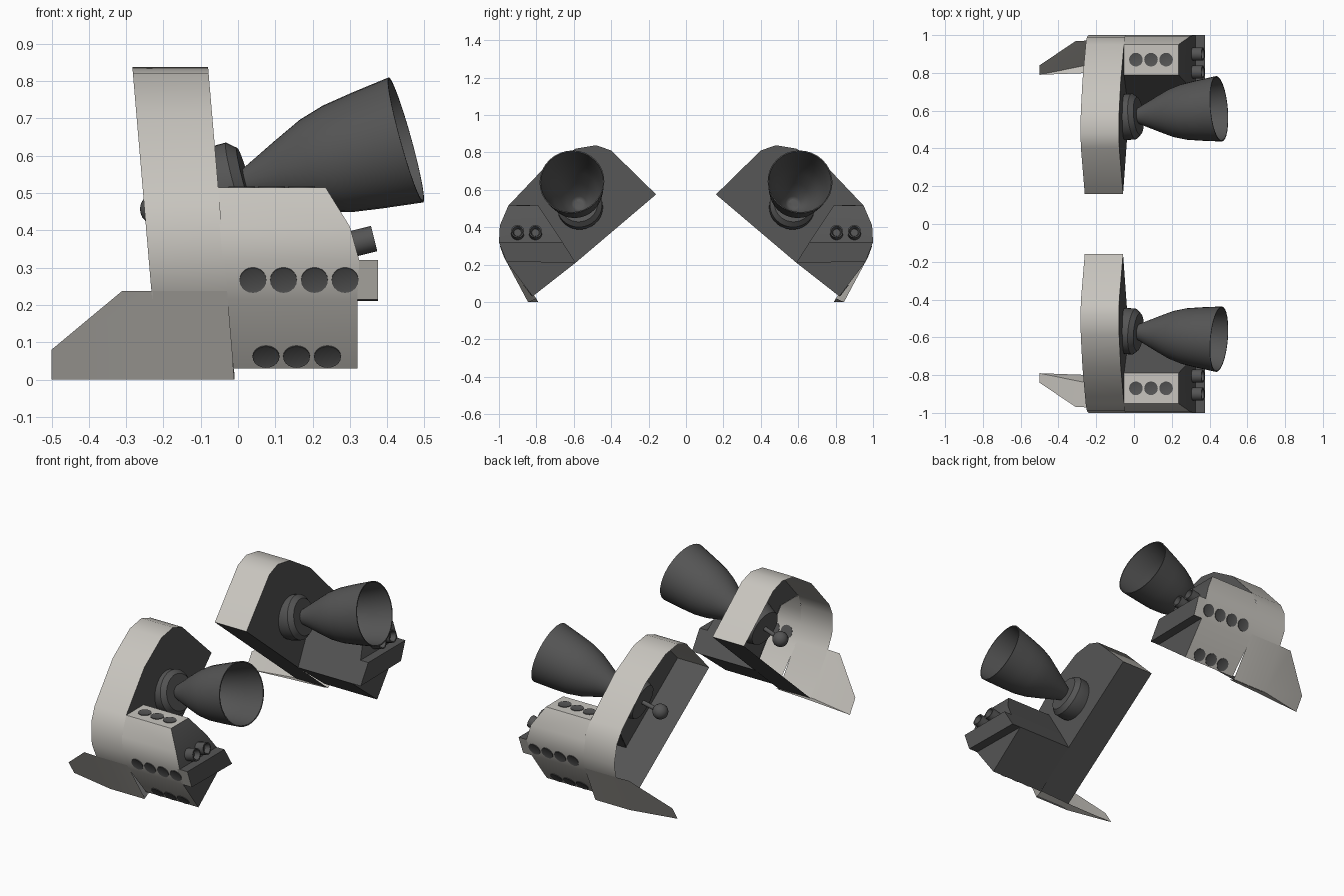
import bpy, math
from mathutils import Vector

cube = bpy.data.objects.get("Cube")
if cube:
    bpy.data.objects.remove(cube, do_unlink=True)


def material(name, rgb):
    m = bpy.data.materials.new(name)
    m.use_nodes = True
    m.diffuse_color = (*rgb, 1)
    bsdf = m.node_tree.nodes["Principled BSDF"]
    bsdf.inputs["Base Color"].default_value = (*rgb, 1)
    bsdf.inputs["Roughness"].default_value = 0.7
    return m


LIGHT = material("warm light grey", (0.58, 0.56, 0.52))
DARK = material("dark grey", (0.09, 0.09, 0.09))


def part(name, verts, faces, mats, angle=35):
    """Mesh part of the right pod, mirrored across y to make the left pod."""
    me = bpy.data.meshes.new(name)
    me.from_pydata(verts, [], faces)
    me.materials.append(LIGHT)
    me.materials.append(DARK)
    for p, m in zip(me.polygons, mats):
        p.material_index = m
    ob = bpy.data.objects.new(name, me)
    bpy.context.collection.objects.link(ob)
    bpy.ops.object.select_all(action='DESELECT')
    ob.select_set(True)
    bpy.context.view_layer.objects.active = ob
    bpy.ops.object.shade_smooth_by_angle(angle=math.radians(angle))
    mirror = ob.modifiers.new("mirror", 'MIRROR')
    mirror.use_axis = (False, True, False)
    mirror.use_mirror_merge = False
    return ob


def lathe(name, profile, origin, axis, segs=32, mat=1):
    """Revolve (distance, radius) pairs round an axis, capping both ends."""
    axis = Vector(axis).normalized()
    origin = Vector(origin)
    q = axis.to_track_quat('Z', 'Y')
    verts, faces = [], []
    for t, r in profile:
        for i in range(segs):
            a = math.tau * i / segs
            verts.append(origin + q @ Vector((r * math.cos(a), r * math.sin(a), t)))
    n = len(profile)
    for k in range(n - 1):
        for i in range(segs):
            j = (i + 1) % segs
            faces.append((k * segs + i, k * segs + j, (k + 1) * segs + j, (k + 1) * segs + i))
    faces.append(tuple(reversed(range(segs))))
    faces.append(tuple(range((n - 1) * segs, n * segs)))
    return part(name, verts, faces, [mat] * len(faces))


def front_x(z):
    return -0.283 + (0.835 - z) * 0.085


def rear_x(z):
    return -0.08 + (0.835 - z) * 0.085


# Curved outer shell, open at the front, closed by a flat base
section = [(-0.16, 0.575), (-0.40, 0.81), (-0.48, 0.838), (-0.59, 0.82), (-0.76, 0.715),
           (-0.95, 0.515), (-0.99, 0.44), (-1.0, 0.32), (-0.97, 0.235), (-0.84, 0.0)]
n = len(section)
verts = [(front_x(z), y, z) for y, z in section] + [(rear_x(z), y, z) for y, z in section]
faces = [(i, i + 1, n + i + 1, n + i) for i in range(n - 1)] + [(n - 1, 0, n, 2 * n - 1)]
part("pod_shell", verts, faces, [0] * (n - 1) + [1])

# Rear bulkhead above the thruster housing
outline = section[:6] + [(-0.79, 0.515), (-0.59, 0.21)]
part("bulkhead", [(rear_x(z), y, z) for y, z in outline], [tuple(range(len(outline)))], [1])

# Swept lower flange
part("lower_flange",
     [(-0.5, -0.79, 0), (-0.5, -0.84, 0.08), (-0.31, -0.968, 0.238), (-0.225, -0.972, 0.238),
      (rear_x(0.238), -0.972, 0.238), (-0.01, -0.845, 0), (-0.23, -0.845, 0),
      (-0.01, -0.80, 0.02), (-0.23, -0.80, 0.01)],
     [(0, 1, 2, 3, 6), (3, 4, 5, 6), (0, 6, 8), (6, 5, 7, 8)], [0, 0, 0, 0])

# Thruster housing: side panels running back to a stepped tail
top_in, top_out, high, mid = (-0.79, 0.515), (-0.95, 0.515), (-0.995, 0.41), (-1.0, 0.32)
low, keel, floor = (-0.96, 0.215), (-0.82, 0.03), (-0.59, 0.21)
inner_mid, inner_high = (-0.66, 0.32), (-0.72, 0.41)
ring = [top_in, top_out, high, mid, low, keel, floor, inner_mid, inner_high]
tail_x = [0.235, 0.235, 0.30, 0.325, 0.32, 0.32, 0.32, 0.325, 0.30]
n = len(ring)
verts = [(rear_x(z) - 0.005, y, z) for y, z in ring]
verts += [(x, y, z) for x, (y, z) in zip(tail_x, ring)]
faces = [(i, (i + 1) % n, n + (i + 1) % n, n + i) for i in range(n)]
mats = [0] * 5 + [1] * 4
faces += [(n, n + 1, n + 2, n + 8), (n + 8, n + 2, n + 3, n + 7), (n + 4, n + 5, n + 6)]
mats += [1] * 3
part("thruster_housing", verts, faces, mats)

# Protruding tail ledge
ledge = [mid, low, floor, inner_mid]
verts = [(0.31, y, z) for y, z in ledge] + [(0.375, y, z) for y, z in ledge]
part("tail_ledge", verts,
     [(0, 1, 5, 4), (1, 2, 6, 5), (2, 3, 7, 6), (3, 0, 4, 7), (4, 5, 6, 7)], [0, 1, 1, 1, 1])

# Main engine: collar, bell with an open inside, and gimbal ball
axis = Vector((0.452, -0.04, 0.125)).normalized()
throat = Vector((0.0, -0.57, 0.518))
lathe("engine_collar", [(-0.12, 0.10), (-0.05, 0.122), (0.0, 0.122), (0.025, 0.10)], throat, axis)
bell = [(0.0, 0.028), (0.033, 0.046), (0.129, 0.092), (0.208, 0.128),
        (0.277, 0.148), (0.357, 0.160), (0.469, 0.174)]
inside = [(t, r - 0.006) for t, r in reversed(bell)]
lathe("engine_bell", bell + inside[:-1] + [(0.025, 0.026)], throat, axis)
ball = [(-0.042 * math.cos(math.pi * k / 10), 0.0005 + 0.042 * math.sin(math.pi * k / 10))
        for k in range(11)]
lathe("gimbal_ball", ball, throat - axis * 0.23, axis, 16)
lathe("gimbal_stem", [(-0.22, 0.012), (-0.1, 0.012)], throat, axis, 12)

# Two small tail thrusters
for i, y in enumerate((-0.90, -0.805)):
    lathe(f"tail_thruster_{i + 1}", [(-0.09, 0.035), (0, 0.035), (0, 0.028), (-0.03, 0.02)],
          (0.365, y, 0.378), (0.97, 0, 0.24), 16)


# Rows of thruster ports lying on the housing panels
def ports(name, xs, y, z, normal):
    for i, x in enumerate(xs):
        lathe(f"{name}_{i + 1}", [(-0.002, 0.036), (0.003, 0.036), (0.001, 0.03)],
              (x, y, z), normal, 20)


ports("top_port", [0.01, 0.09, 0.17], -0.87, 0.515, (0, 0, 1))
ports("side_port", [0.04, 0.122, 0.205, 0.287], -0.98, 0.267, (0, -0.105, -0.04))
ports("lower_port", [0.075, 0.157, 0.24], -0.845, 0.062, (0, -0.185, -0.14))
